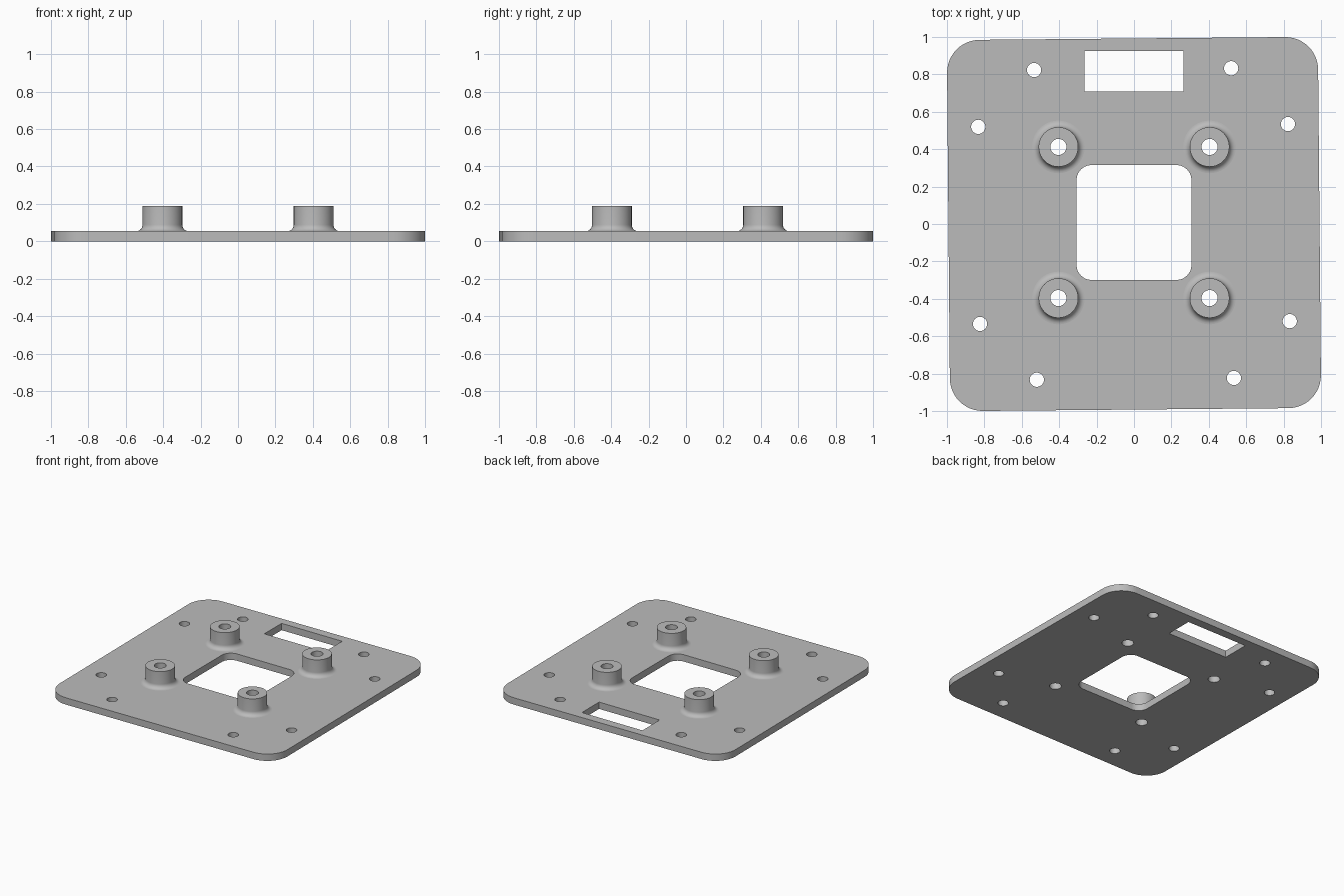
import bpy, bmesh
from math import sin, cos, pi
from mathutils import Vector, Matrix

if "Cube" in bpy.data.objects:
    bpy.data.objects.remove(bpy.data.objects["Cube"], do_unlink=True)

PLATE_T = 0.054
BOSS_TOP = 0.188
BOSS_R, BORE_R, FILLET = 0.106, 0.043, 0.035
BOSS_STEP, CORE_Y = 0.404, 0.008
TILT = Matrix.Rotation(0.009, 3, 'Z')    # outline and screw holes sit slightly turned

grey = bpy.data.materials.new("plain grey")
grey.use_nodes = True
grey.diffuse_color = (0.5, 0.5, 0.5, 1)
grey.node_tree.nodes["Principled BSDF"].inputs["Base Color"].default_value = (0.5, 0.5, 0.5, 1)


def circle(x, y, r, n=40):
    return [Vector((x + r * cos(2 * pi * i / n), y + r * sin(2 * pi * i / n), 0)) for i in range(n)]


def rounded_rect(x, y, hx, hy, r, n=12):
    pts = []
    for q, (sx, sy) in enumerate([(1, 1), (-1, 1), (-1, -1), (1, -1)]):
        for i in range(n + 1):
            a = (q + i / n) * pi / 2
            pts.append(Vector((x + sx * (hx - r) + r * cos(a), y + sy * (hy - r) + r * sin(a), 0)))
    return pts


def finish(obj):
    obj.data.materials.clear()
    obj.data.materials.append(grey)
    bpy.ops.object.select_all(action='DESELECT')
    obj.select_set(True)
    bpy.context.view_layer.objects.active = obj
    bpy.ops.object.shade_smooth_by_angle(angle=pi / 6)


# Plate loops: outline, square window, cable slot, screw holes, bores
bosses = [(sx * BOSS_STEP, CORE_Y + sy * BOSS_STEP) for sx in (-1, 1) for sy in (-1, 1)]
loops = [[TILT @ p for p in rounded_rect(0, 0, 0.992, 0.992, 0.175)],
         rounded_rect(0, CORE_Y, 0.307, 0.307, 0.08),
         [Vector((sx * 0.265, y, 0)) for sx, y in ((-1, 0.708), (1, 0.708), (1, 0.924), (-1, 0.924))]]
for sx in (-1, 1):
    for sy in (-1, 1):
        for hx, hy in ((0.527, 0.828), (0.828, 0.527)):
            loops.append([TILT @ p for p in circle(sx * hx, sy * hy, 0.038)])
loops += [circle(x, y, BORE_R) for x, y in bosses]

# Plate: filled flat curve given thickness
curve = bpy.data.curves.new("mounting_plate", 'CURVE')
curve.dimensions = '2D'
curve.fill_mode = 'BOTH'
curve.extrude = PLATE_T / 2
for loop in loops:
    s = curve.splines.new('POLY')
    s.points.add(len(loop) - 1)
    for p, co in zip(s.points, loop):
        p.co = (co.x, co.y, 0, 1)
    s.use_cyclic_u = True
plate = bpy.data.objects.new("mounting_plate", curve)
bpy.context.collection.objects.link(plate)
bpy.ops.object.select_all(action='DESELECT')
plate.select_set(True)
bpy.context.view_layer.objects.active = plate
bpy.ops.object.convert(target='MESH')
plate = bpy.context.view_layer.objects.active
bm = bmesh.new()
bm.from_mesh(plate.data)
bmesh.ops.remove_doubles(bm, verts=bm.verts, dist=0.0001)
bmesh.ops.translate(bm, verts=bm.verts, vec=(0, 0, PLATE_T / 2))
bmesh.ops.recalc_face_normals(bm, faces=bm.faces)
bm.to_mesh(plate.data)
bm.free()
finish(plate)

# Standoff: lathed bore, rim, wall and flared foot
profile = [(BORE_R, PLATE_T), (BORE_R, BOSS_TOP), (BOSS_R, BOSS_TOP)]
for i in range(9):
    a = i / 8 * pi / 2
    profile.append((BOSS_R + FILLET * (1 - cos(a)), PLATE_T + FILLET * (1 - sin(a))))
bm = bmesh.new()
verts = [bm.verts.new((r, 0, z)) for r, z in profile]
edges = [bm.edges.new(pair) for pair in zip(verts, verts[1:])]
bmesh.ops.spin(bm, geom=verts + edges, cent=(0, 0, 0), axis=(0, 0, 1), angle=2 * pi, steps=40)
bmesh.ops.remove_doubles(bm, verts=bm.verts, dist=0.0001)
bmesh.ops.recalc_face_normals(bm, faces=bm.faces)
rim = max(bm.faces, key=lambda f: f.calc_center_median().z)
if rim.normal.z < 0:
    bmesh.ops.reverse_faces(bm, faces=bm.faces)
mesh = bpy.data.meshes.new("standoff")
bm.to_mesh(mesh)
bm.free()

names = ["front_right_standoff", "back_right_standoff", "front_left_standoff", "back_left_standoff"]
for name, (x, y) in zip(names, bosses):
    boss = bpy.data.objects.new(name, mesh)
    boss.location = (x, y, 0)
    bpy.context.collection.objects.link(boss)
    finish(boss)
